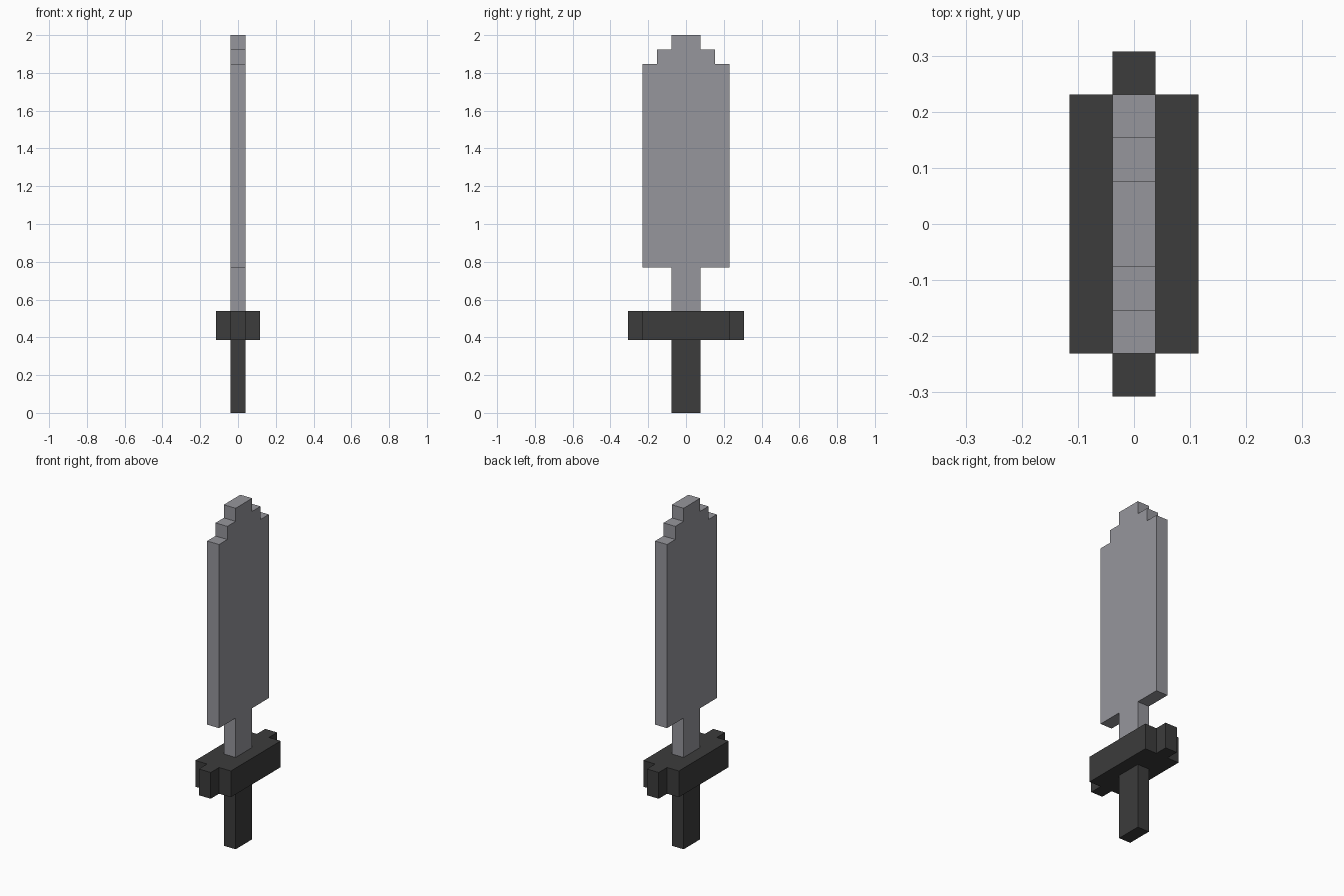
import bpy
import bmesh
from mathutils import Vector

U = 2 / 26  # one block of the stepped design

cube = bpy.data.objects.get("Cube")
if cube:
    bpy.data.objects.remove(cube, do_unlink=True)


def material(name, colour):
    mat = bpy.data.materials.new(name)
    mat.use_nodes = True
    mat.diffuse_color = colour
    mat.node_tree.nodes["Principled BSDF"].inputs["Base Color"].default_value = colour
    return mat


def prism(name, outline, direction, mat):
    """Extrude a flat outline, given in blocks, into a solid part."""
    bm = bmesh.new()
    face = bm.faces.new([bm.verts.new(Vector(p) * U) for p in outline])
    result = bmesh.ops.extrude_face_region(bm, geom=[face], use_keep_orig=True)
    moved = [v for v in result["geom"] if isinstance(v, bmesh.types.BMVert)]
    bmesh.ops.translate(bm, verts=moved, vec=Vector(direction) * U)
    bmesh.ops.recalc_face_normals(bm, faces=bm.faces)
    mesh = bpy.data.meshes.new(name)
    bm.to_mesh(mesh)
    bm.free()
    mesh.materials.append(mat)
    obj = bpy.data.objects.new(name, mesh)
    bpy.context.collection.objects.link(obj)
    return obj


steel = material("steel grey", (0.305, 0.305, 0.333, 1))
dark = material("charcoal", (0.045, 0.045, 0.045, 1))

# Blade: stepped half outline (half width, height), mirrored across the middle
half = [(1, 7), (1, 10), (3, 10), (3, 24), (2, 24), (2, 25), (1, 25), (1, 26)]
blade = [(-0.5, w, h) for w, h in half] + [(-0.5, -w, h) for w, h in reversed(half)]
prism("blade", blade, (1, 0, 0), steel)

# Guard: cross-shaped plan with a narrow block at each end
side = [(1.5, -3), (1.5, 3), (0.5, 3), (0.5, 4)]
guard = [(x, y, 5) for x, y in side] + [(-x, y, 5) for x, y in reversed(side)]
guard += [(-0.5, -3, 5), (-0.5, -4, 5), (0.5, -4, 5), (0.5, -3, 5)]
prism("guard", guard, (0, 0, 2), dark)

# Handle: plain rectangular grip
grip = [(-0.5, -1, 0), (0.5, -1, 0), (0.5, 1, 0), (-0.5, 1, 0)]
prism("handle", grip, (0, 0, 5), dark)
